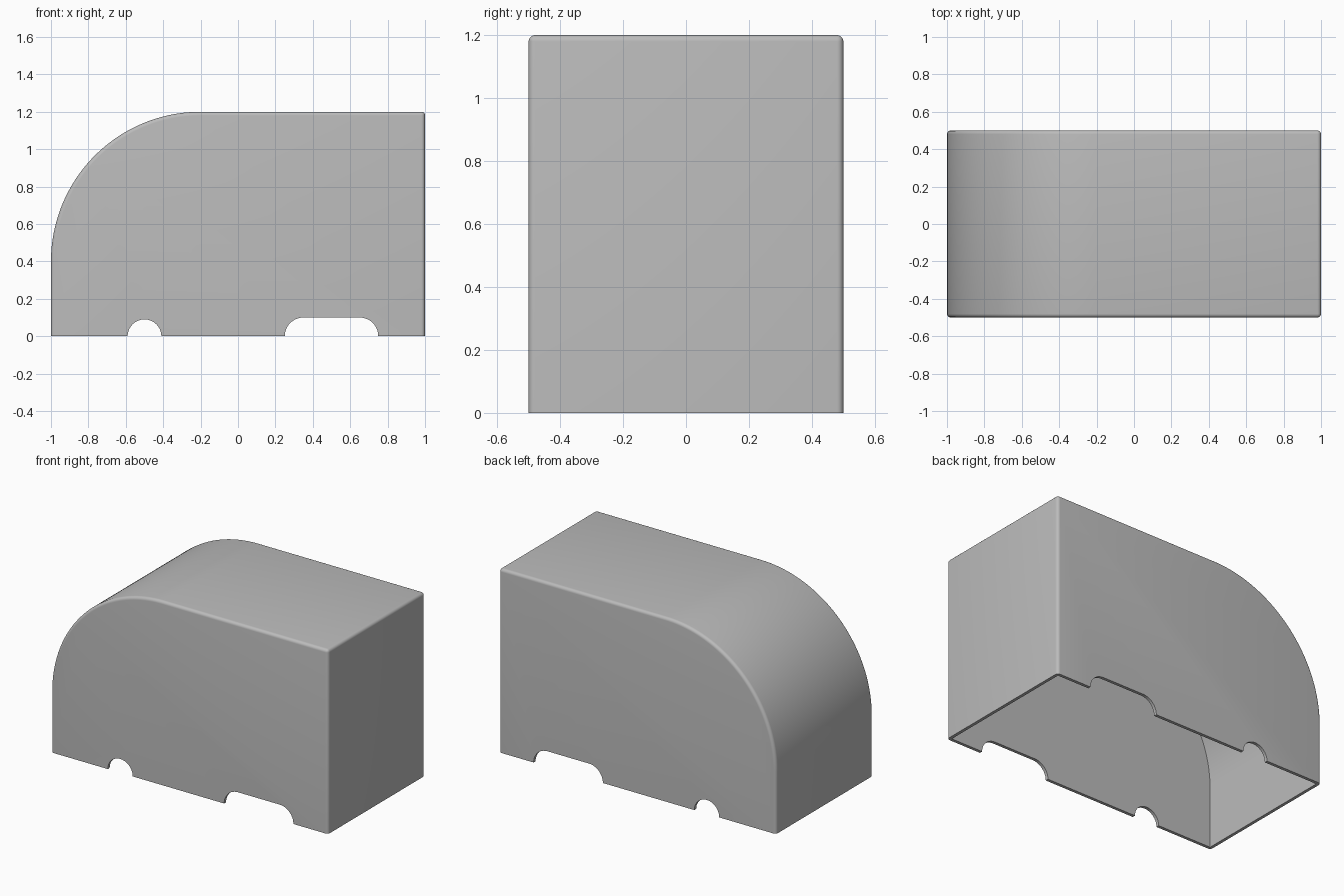
import bpy
import bmesh
from math import cos, sin, pi, radians

cube = bpy.data.objects.get("Cube")
if cube:
    bpy.data.objects.remove(cube, do_unlink=True)

WALL = 0.02
HALF_WIDTH = 0.5

grey = bpy.data.materials.new("plain grey")
grey.use_nodes = True
colour = (0.5, 0.5, 0.5, 1)
grey.diffuse_color = colour
grey.node_tree.nodes["Principled BSDF"].inputs["Base Color"].default_value = colour


def arc(cx, cz, r, start, end, steps):
    angles = [radians(start + (end - start) * i / steps) for i in range(steps + 1)]
    return [(cx + r * cos(a), cz + r * sin(a)) for a in angles]


def prism(name, profile, half, round_edges=False):
    """Extrude an x-z profile along y, optionally rounding all but the base."""
    bm = bmesh.new()
    face = bm.faces.new([bm.verts.new((x, -half, z)) for x, z in profile])
    moved = bmesh.ops.extrude_face_region(bm, geom=[face])["geom"]
    for v in moved:
        if isinstance(v, bmesh.types.BMVert):
            v.co.y = half
    bmesh.ops.recalc_face_normals(bm, faces=bm.faces)
    if round_edges:
        edges = [e for e in bm.edges
                 if max(v.co.z for v in e.verts) > 0.001
                 and e.calc_face_angle() > radians(30)]
        bmesh.ops.bevel(bm, geom=edges, offset=0.02, segments=5,
                        profile=0.5, affect="EDGES")
    mesh = bpy.data.meshes.new(name)
    bm.to_mesh(mesh)
    bm.free()
    mesh.materials.append(grey)
    obj = bpy.data.objects.new(name, mesh)
    bpy.context.collection.objects.link(obj)
    return obj


def cover_profile(inset, base):
    """Upright box outline with one large rounded upper corner."""
    return [(1 - inset, base), (1 - inset, 1.2 - inset),
            *arc(-0.2, 0.4, 0.8 - inset, 90, 180, 48), (-1 + inset, base)]


# Outer body, cavity and the openings along the lower edge
cover = prism("cover_shell", cover_profile(0, 0), HALF_WIDTH, True)
cutters = [
    prism("cavity_cutter", cover_profile(WALL, -0.2), HALF_WIDTH - WALL),
    prism("round_notch_cutter",
          [(-0.41, -0.1), *arc(-0.5, 0, 0.09, 0, 180, 24), (-0.59, -0.1)], 0.7),
    prism("long_notch_cutter",
          [(0.75, -0.1), *arc(0.65, 0, 0.1, 0, 90, 12),
           *arc(0.35, 0, 0.1, 90, 180, 12), (0.25, -0.1)], 0.7),
]

bpy.ops.object.select_all(action="DESELECT")
bpy.context.view_layer.objects.active = cover
cover.select_set(True)
for cutter in cutters:
    cutter.hide_render = True
    cut = cover.modifiers.new(cutter.name, "BOOLEAN")
    cut.operation = "DIFFERENCE"
    cut.solver = "EXACT"
    cut.object = cutter
    bpy.ops.object.modifier_apply(modifier=cut.name)
    bpy.data.objects.remove(cutter, do_unlink=True)

bpy.ops.object.shade_smooth_by_angle(angle=radians(30))
